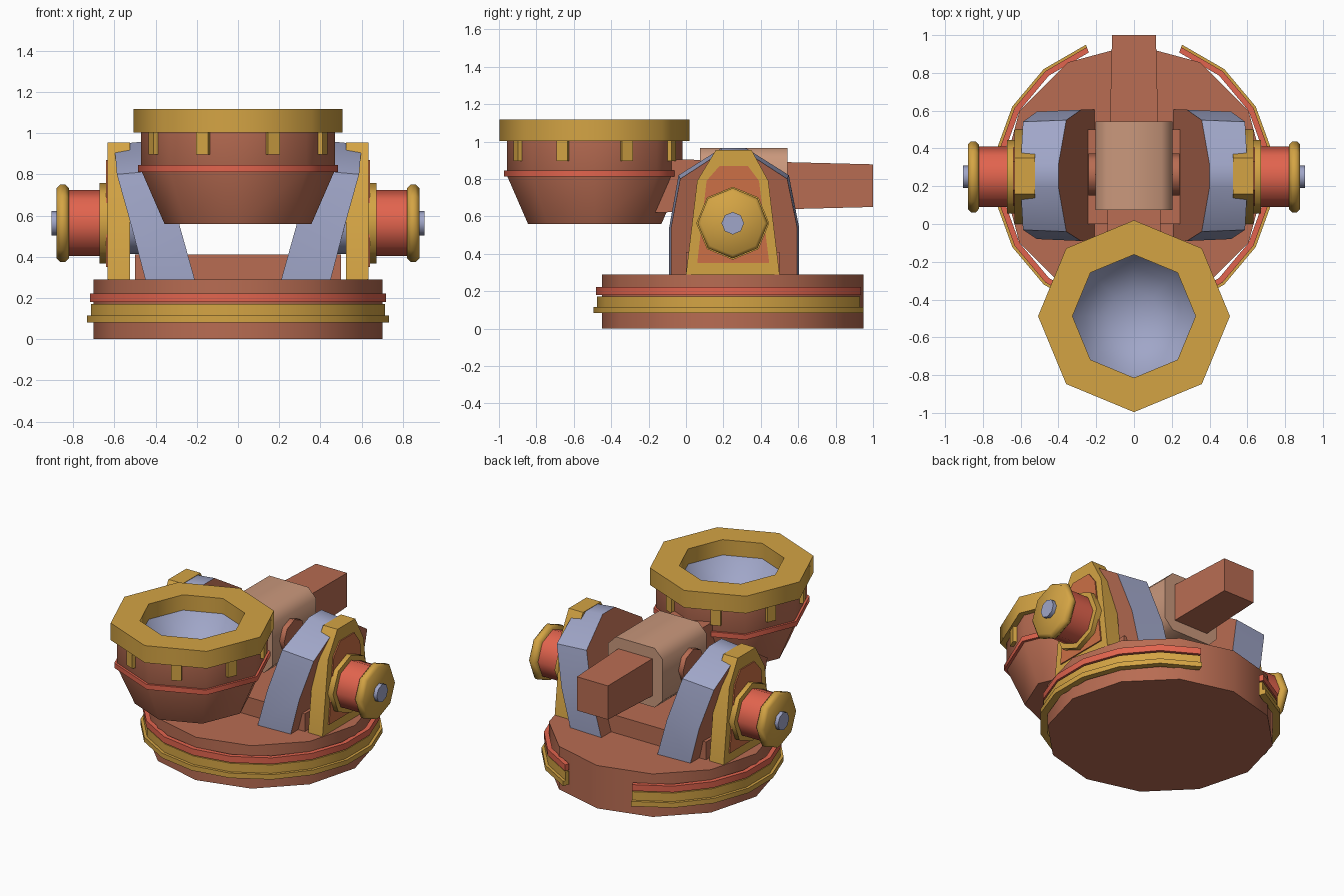
import bpy, bmesh
from math import sin, cos, pi, radians
from mathutils import Matrix, Vector

if "Cube" in bpy.data.objects:
    bpy.data.objects.remove(bpy.data.objects["Cube"])


def material(name, *rgb):
    linear = [((c / 255 + 0.055) / 1.055) ** 2.4 for c in rgb] + [1]
    m = bpy.data.materials.new(name)
    m.use_nodes = True
    m.diffuse_color = linear
    m.node_tree.nodes["Principled BSDF"].inputs["Base Color"].default_value = linear
    return m


gold = material("gold", 212, 164, 68)
clay = material("clay_brown", 184, 108, 82)
red = material("coral_red", 226, 100, 78)
steel = material("steel_blue", 160, 166, 200)
beige = material("beige", 202, 152, 124)
copper = material("copper", 204, 112, 70)


def finish(name, bm, mats, angle=50):
    bmesh.ops.recalc_face_normals(bm, faces=bm.faces)
    mesh = bpy.data.meshes.new(name)
    bm.to_mesh(mesh)
    bm.free()
    for m in mats:
        mesh.materials.append(m)
    mesh.shade_smooth()
    mesh.set_sharp_from_angle(angle=radians(angle))
    obj = bpy.data.objects.new(name, mesh)
    bpy.context.collection.objects.link(obj)
    return obj


def turned(name, profile, mat, sides, place, start=0, sweep=360):
    """Turn a closed (radius, height) profile; a partial sweep gets end caps."""
    bm = bmesh.new()
    full = sweep == 360
    rings = []
    for i in range(sides if full else sides + 1):
        a = radians(start + sweep * i / sides)
        rings.append([bm.verts.new(place @ Vector((r * cos(a), r * sin(a), h)))
                      for r, h in profile])
    n = len(profile)
    for i in range(sides):
        a, b = rings[i], rings[(i + 1) % len(rings)]
        for j in range(n):
            k = (j + 1) % n
            bm.faces.new((a[j], a[k], b[k], b[j]))
    if not full:
        bm.faces.new(rings[0])
        bm.faces.new(rings[-1])
    bmesh.ops.remove_doubles(bm, verts=bm.verts, dist=0.0001)
    return finish(name, bm, [mat])


def drum(name, r, h0, h1, mat, sides, place, bevel=0):
    profile = [(0, h0), (r - bevel, h0), (r, h0 + bevel), (r, h1 - bevel), (r - bevel, h1), (0, h1)]
    if not bevel:
        profile = [(0, h0), (r, h0), (r, h1), (0, h1)]
    return turned(name, profile, mat, sides, place)


def loft(name, loop_a, loop_b, mats, angle=30):
    """Join two matching outlines; the rim takes the last material."""
    bm = bmesh.new()
    a = [bm.verts.new(p) for p in loop_a]
    b = [bm.verts.new(p) for p in loop_b]
    bm.faces.new(a)
    bm.faces.new(b)
    for i in range(len(a)):
        j = (i + 1) % len(a)
        bm.faces.new((a[i], a[j], b[j], b[i])).material_index = len(mats) - 1
    return finish(name, bm, mats, angle)


def rect(y, hw, z0, z1):
    return [(-hw, y, z0), (hw, y, z0), (hw, y, z1), (-hw, y, z1)]


# Round base with open trim rings
base_at = Matrix.Translation((0, 0.25, 0))
drum("base", 0.70, 0, 0.29, clay, 12, base_at)
for name, r, z0, z1, mat in (("red_trim_ring", 0.73, 0.18, 0.222, red),
                             ("upper_gold_ring", 0.725, 0.115, 0.172, gold),
                             ("lower_gold_ring", 0.744, 0.082, 0.115, gold)):
    turned(name, [(0.70, z0), (r, z0), (r, z1), (0.70, z1)], mat, 16, base_at, 110, 320)
loft("floor_slab", rect(0.0, 0.5, 0.28, 0.41), rect(0.5, 0.5, 0.28, 0.41), [clay])

# Leaning yokes, bearing frames and pivot knobs on both sides
yoke = [(-0.09, 0.29), (-0.09, 0.54), (-0.04, 0.82), (0.19, 0.965),
        (0.32, 0.965), (0.55, 0.82), (0.605, 0.54), (0.605, 0.29)]
frame = [(0, 0.29), (0.06, 0.79), (0.16, 0.955), (0.35, 0.955), (0.44, 0.79), (0.5, 0.29)]
panel = [(0.06, 0.35), (0.11, 0.79), (0.18, 0.87), (0.33, 0.87), (0.39, 0.79), (0.445, 0.35)]
for label, s in (("left", 1), ("right", -1)):
    inner = [(s * (0.21 + 0.28 * (z - 0.29)), y, z) for y, z in yoke]
    outer = [(s * min(0.45 + 0.26 * (z - 0.29), 0.60), 0.255 + (y - 0.255) * 0.97, z - 0.02 * (z > 0.6))
             for y, z in yoke]
    loft(label + "_yoke", inner, outer, [clay, steel], 40)
    loft(label + "_bearing_frame", [(s * 0.525, y, z) for y, z in frame],
         [(s * 0.632, y, z) for y, z in frame], [gold])
    loft(label + "_frame_panel", [(s * 0.62, y, z) for y, z in panel],
         [(s * 0.64, y, z) for y, z in panel], [copper])
    axle = Matrix.Translation((0, 0.25, 0.563)) @ Matrix.Rotation(s * pi / 2, 4, 'Y')
    drum(label + "_axle", 0.15, 0.36, 0.55, steel, 12, axle)
    drum(label + "_knob_flange", 0.195, 0.63, 0.672, gold, 8, axle)
    drum(label + "_knob_barrel", 0.16, 0.67, 0.83, red, 8, axle)
    drum(label + "_knob_cap", 0.188, 0.82, 0.88, gold, 8, axle, 0.018)
    drum(label + "_axle_tip", 0.06, 0.87, 0.905, steel, 8, axle)

# Tapered arm through a chamfered clamp block
loft("arm", rect(-0.17, 0.145, 0.62, 0.908), rect(1.0, 0.116, 0.65, 0.878), [clay])
w, h, c = 0.205, 0.20, 0.06
corners = [(w - c, -h), (w, c - h), (w, h - c), (w - c, h),
           (c - w, h), (-w, h - c), (-w, c - h), (c - w, -h)]
loft("clamp_block", [(x, 0.075, 0.765 + z) for x, z in corners],
     [(x, 0.542, 0.765 + z) for x, z in corners], [beige], 50)
drum("clamp_pin", 0.112, -0.24, 0.24, clay, 8,
     Matrix.Translation((0, 0.262, 0.765)) @ Matrix.Rotation(pi / 2, 4, 'Y'))

# Hollow bucket with band, rim, dish and tabs
bucket_at = Matrix.Translation((0, -0.488, 0))
turned("bucket", [(0, 0.56), (0.357, 0.56), (0.47, 0.82), (0.47, 1.01), (0.335, 1.01),
                  (0.25, 0.86), (0, 0.80)], clay, 8, bucket_at)
turned("bucket_band", [(0.45, 0.812), (0.485, 0.812), (0.485, 0.846), (0.45, 0.846)],
       red, 8, bucket_at)
turned("bucket_rim", [(0.326, 1.002), (0.508, 1.002), (0.508, 1.118), (0.326, 1.118)],
       gold, 8, bucket_at)
turned("bucket_dish", [(0, 0.83), (0.14, 0.85), (0.26, 0.92), (0.33, 1.02),
                       (0.33, 1.01), (0.26, 0.91), (0.14, 0.84), (0, 0.82)], steel, 8, bucket_at)
for i in range(8):
    bm = bmesh.new()
    bmesh.ops.create_cube(bm, size=1, matrix=bucket_at
                          @ Matrix.Rotation(radians(22.5 + 45 * i), 4, 'Z')
                          @ Matrix.Translation((0.435, 0, 0.95))
                          @ Matrix.Diagonal((0.045, 0.064, 0.11, 1)))
    finish("rim_tab", bm, [gold])
